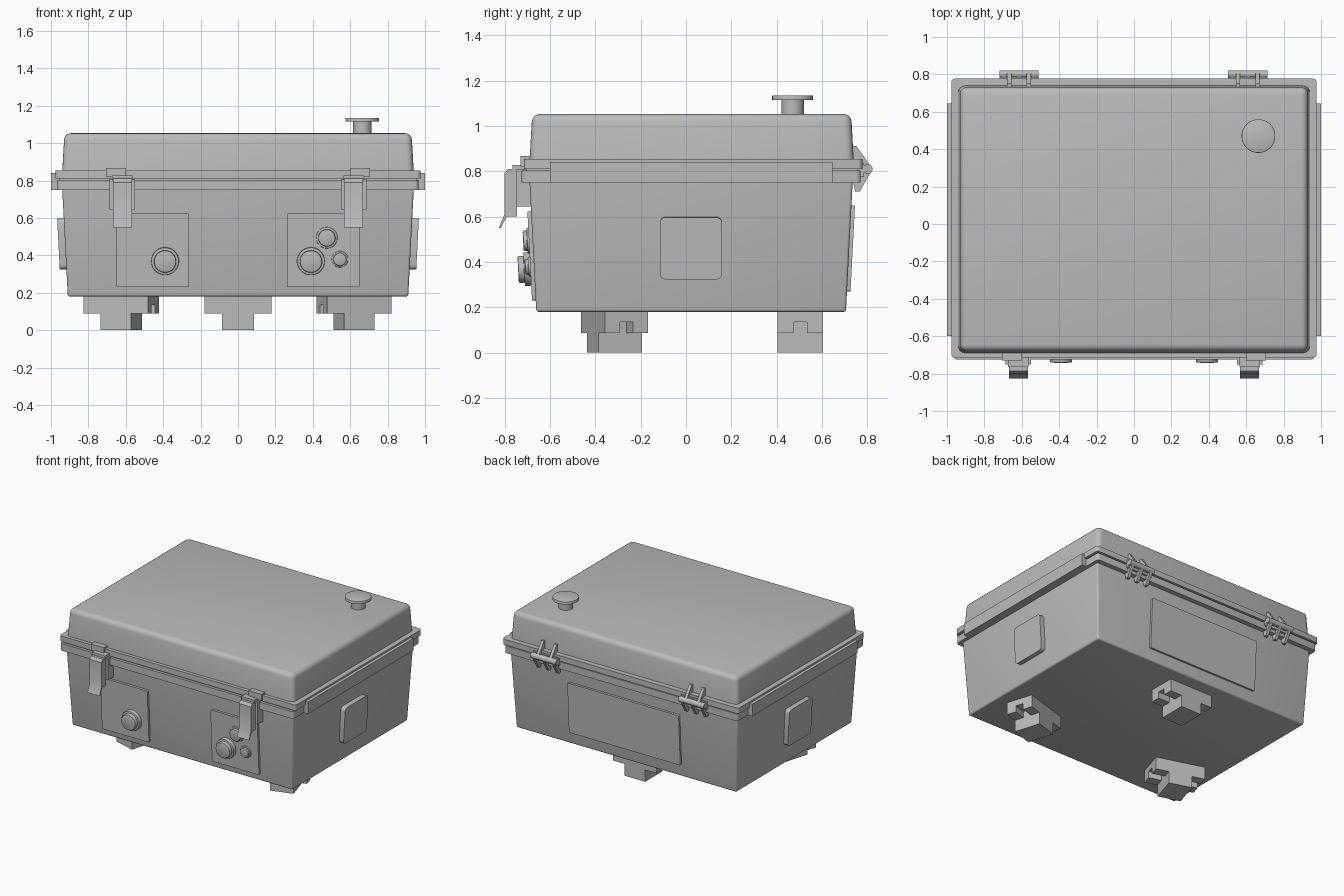
import bpy, bmesh, math
from mathutils import Matrix

cube = bpy.data.objects.get("Cube")
if cube:
    bpy.data.objects.remove(cube, do_unlink=True)

grey = bpy.data.materials.new("light_grey")
grey.use_nodes = True
COLOUR = (0.5, 0.5, 0.5, 1)
grey.diffuse_color = COLOUR
grey.node_tree.nodes["Principled BSDF"].inputs["Base Color"].default_value = COLOUR
parts = []


def finish(name, bm, loc=(0, 0, 0), rot=(0, 0, 0)):
    bmesh.ops.recalc_face_normals(bm, faces=bm.faces[:])
    mesh = bpy.data.meshes.new(name)
    bm.to_mesh(mesh)
    bm.free()
    mesh.materials.append(grey)
    ob = bpy.data.objects.new(name, mesh)
    ob.location, ob.rotation_euler = loc, rot
    bpy.context.collection.objects.link(ob)
    parts.append(ob)
    return ob


def add_box(bm, x0, x1, y0, y1, z0, z1, inset_bottom=0, inset_top=0):
    """Box whose bottom or top can be drawn in to give sloping walls."""
    rings = []
    for z, d in ((z0, inset_bottom), (z1, inset_top)):
        a, b, c, e = x0 + d, x1 - d, y0 + d, y1 - d
        rings.append([bm.verts.new(p) for p in
                      ((a, c, z), (b, c, z), (b, e, z), (a, e, z))])
    low, high = rings
    bm.faces.new(low[::-1])
    bm.faces.new(high)
    for i in range(4):
        j = (i + 1) % 4
        bm.faces.new((low[i], low[j], high[j], high[i]))


def bevel(bm, width, rule, segments=4):
    edges = [e for e in bm.edges if rule(e)]
    bmesh.ops.bevel(bm, geom=edges, offset=width, segments=segments,
                    profile=0.5, affect='EDGES')


def along(axis):
    def rule(e):
        d = (e.verts[0].co - e.verts[1].co).normalized()
        return abs(d[axis]) > 0.9
    return rule


def box(name, *dims, insets=(0, 0), width=0, rule=None, loc=(0, 0, 0), rot=(0, 0, 0)):
    bm = bmesh.new()
    add_box(bm, *dims, *insets)
    if width:
        bevel(bm, width, rule or (lambda e: True))
    return finish(name, bm, loc, rot)


def cylinder(name, radius, length, loc, rot=(0, 0, 0), rim=0.0):
    """Cylinder starting at loc and running along its local z."""
    bm = bmesh.new()
    bmesh.ops.create_cone(bm, cap_ends=True, segments=40, radius1=radius, radius2=radius,
                          depth=length, matrix=Matrix.Translation((0, 0, length / 2)))
    if rim:
        bevel(bm, rim, lambda e: all(v.co.z > length * 0.9 for v in e.verts), 2)
    return finish(name, bm, loc, rot)


def extrude_x(name, profile, x0, x1):
    """Side outline of (y, z) points swept from x0 to x1."""
    bm = bmesh.new()
    face = bm.faces.new([bm.verts.new((x0, y, z)) for y, z in profile])
    new = bmesh.ops.extrude_face_region(bm, geom=[face])["geom"]
    bmesh.ops.translate(bm, vec=(x1 - x0, 0, 0),
                        verts=[v for v in new if isinstance(v, bmesh.types.BMVert)])
    return finish(name, bm)


# Case body, rims and lid
box("case_body", -0.94, 0.94, -0.69, 0.735, 0.18, 0.76, insets=(0.03, 0),
    width=0.012, rule=lambda e: min(v.co.z for v in e.verts) < 0.5)
box("body_rim", -0.965, 0.965, -0.725, 0.77, 0.75, 0.803, width=0.02, rule=along(2))
box("rim_seal", -0.955, 0.955, -0.705, 0.755, 0.80, 0.815)
box("lid_rim", -0.977, 0.977, -0.715, 0.777, 0.811, 0.853, width=0.02, rule=along(2))
box("lid", -0.94, 0.94, -0.69, 0.74, 0.84, 1.053, insets=(0, 0.012),
    width=0.035, rule=lambda e: max(v.co.z for v in e.verts) > 1)

# Side strips and raised side panels
SLOPE = math.radians(3)
for side, label in ((1, "left"), (-1, "right")):
    x0, x1 = sorted((side * 0.95, side * 1.0))
    box(label + "_rim_strip", x0, x1, -0.6, 0.645, 0.75, 0.84)
    box(label + "_side_panel", -0.04, 0.04, -0.137, 0.137, -0.137, 0.137,
        width=0.025, rule=along(0), loc=(side * 0.92, 0.022, 0.462), rot=(0, side * SLOPE, 0))

# Thin panels on the front and back walls
for x, label in ((-0.455, "right"), (0.455, "left")):
    box(label + "_front_panel", -0.194, 0.194, -0.015, 0.02, -0.197, 0.197,
        width=0.008, rule=along(1), loc=(x, -0.674, 0.427), rot=(SLOPE, 0, 0))
box("back_panel", -0.46, 0.46, -0.02, 0.015, -0.19, 0.19, width=0.01, rule=along(1),
    loc=(0, 0.72, 0.46), rot=(-SLOPE, 0, 0))

# Round sockets: a flat collar with a stepped cap
FORWARD = (math.pi / 2 + SLOPE, 0, 0)
sockets = (("right_socket", -0.39, 0.37, 0.074, 0.065),
           ("left_socket", 0.39, 0.37, 0.074, 0.065),
           ("upper_socket", 0.475, 0.495, 0.057, 0.043),
           ("small_socket", 0.545, 0.38, 0.044, 0.035))
for name, x, z, radius, reach in sockets:
    cylinder(name + "_collar", radius, reach * 0.6, (x, -0.675, z), FORWARD, 0.004)
    cylinder(name + "_cap", radius * 0.8, reach, (x, -0.675, z), FORWARD, 0.006)

# Front latches
lever = [(-0.745, 0.81), (-0.785, 0.81), (-0.8, 0.79), (-0.8, 0.61), (-0.825, 0.55),
         (-0.818, 0.548), (-0.79, 0.6), (-0.745, 0.6)]
for x in (-0.618, 0.618):
    extrude_x("latch_lever", lever, x - 0.05, x + 0.05)
    box("latch_bracket", x - 0.068, x + 0.068, -0.75, -0.68, 0.645, 0.808)
    box("latch_head", x - 0.055, x + 0.055, -0.765, -0.7, 0.8, 0.828)
    c = math.copysign(0.652, x)
    box("latch_catch", c - 0.053, c + 0.053, -0.73, -0.68, 0.82, 0.868)

# Back hinges: ribs above and below a cross bar
upper_rib = [(0.72, 0.845), (0.732, 0.91), (0.75, 0.912), (0.822, 0.81), (0.8, 0.79), (0.76, 0.8)]
lower_rib = [(0.76, 0.82), (0.8, 0.83), (0.822, 0.81), (0.766, 0.71), (0.746, 0.71), (0.735, 0.76)]
for x in (-0.615, 0.608):
    for d in (-0.052, 0.052):
        extrude_x("hinge_upper_rib", upper_rib, x + d - 0.011, x + d + 0.011)
    for d in (-0.08, 0, 0.08):
        extrude_x("hinge_lower_rib", lower_rib, x + d - 0.011, x + d + 0.011)
    cylinder("hinge_bar", 0.021, 0.21, (x - 0.105, 0.801, 0.81), (0, math.pi / 2, 0))
    box("hinge_plate", x - 0.105, x + 0.105, 0.75, 0.785, 0.775, 0.835)

# Knob on the lid
cylinder("knob_stem", 0.05, 0.08, (0.665, 0.47, 1.045))
cylinder("knob_disc", 0.09, 0.02, (0.665, 0.47, 1.115), rim=0.004)

# Stepped feet, slotted under each wing
for name, x, y, turn in (("back_foot", 0, 0.503, 0),
                         ("front_right_foot", -0.625, -0.315, -17),
                         ("front_left_foot", 0.62, -0.315, 17)):
    bm = bmesh.new()
    add_box(bm, -0.085, 0.085, -0.1, 0.1, 0, 0.19)
    for s in (-1, 1):
        x0, x1 = sorted((s * 0.085, s * 0.18))
        add_box(bm, x0, x1, -0.1, 0.1, 0.135, 0.19)
        add_box(bm, x0, x1, -0.1, -0.03, 0.088, 0.135)
        add_box(bm, x0, x1, 0.03, 0.1, 0.088, 0.135)
    finish(name, bm, (x, y, 0), (0, 0, math.radians(turn)))

# Smooth the rounded edges, keep the corners sharp
bpy.ops.object.select_all(action='DESELECT')
for ob in parts:
    ob.select_set(True)
bpy.context.view_layer.objects.active = parts[0]
bpy.ops.object.shade_smooth_by_angle(angle=math.radians(35))
